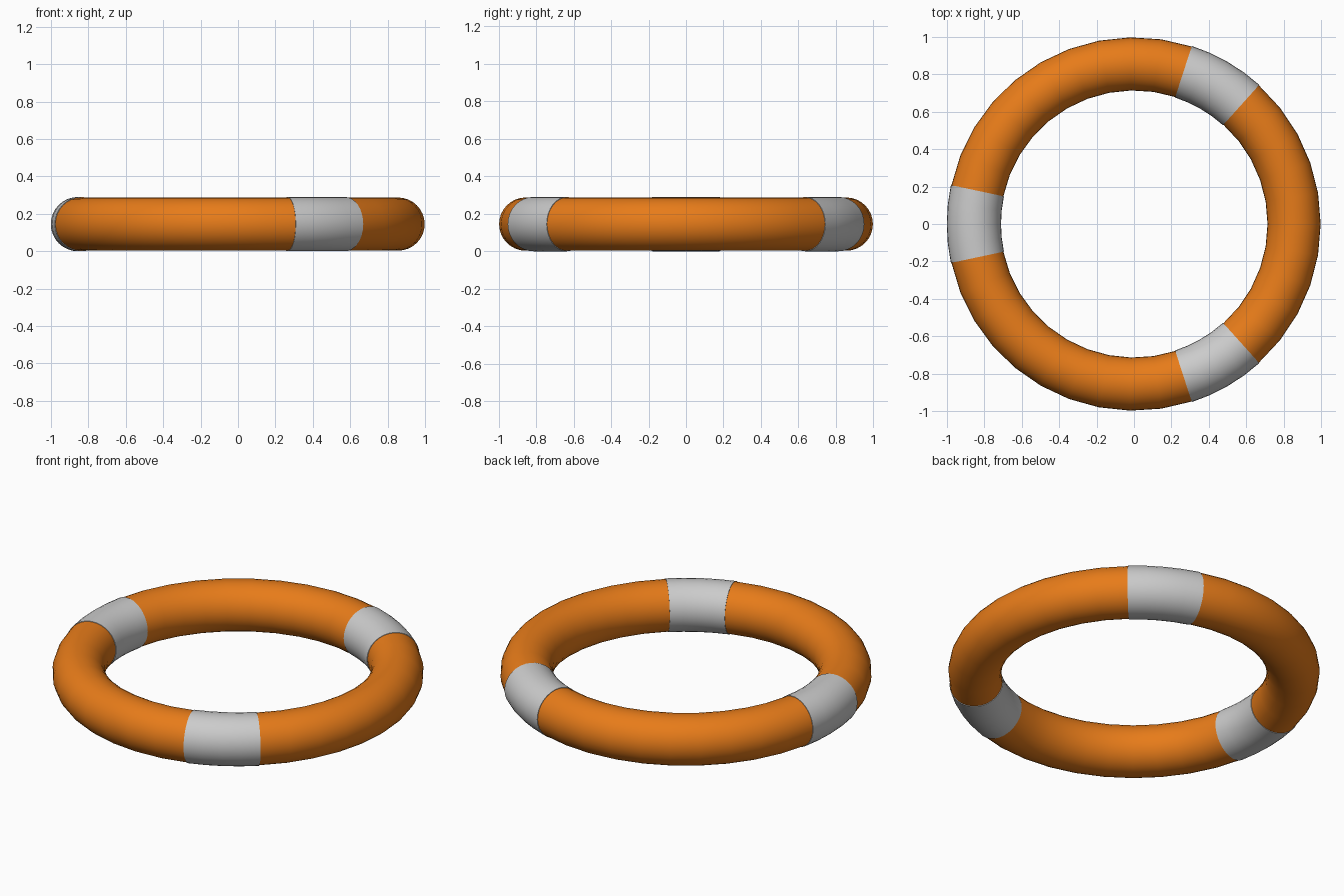
import bpy, bmesh
from math import sin, cos, radians, tau

if "Cube" in bpy.data.objects:
    bpy.data.objects.remove(bpy.data.objects["Cube"])

RING_R, TUBE_R, BAND_R, SIDES = 0.856, 0.142, 0.145, 32


def material(name, color):
    m = bpy.data.materials.new(name)
    m.diffuse_color = color
    m.use_nodes = True
    m.node_tree.nodes["Principled BSDF"].inputs["Base Color"].default_value = m.diffuse_color
    return m


def arc_tube(name, stations, mat=None):
    """Tube swept round the ring through (angle in degrees, tube radius) stations."""
    bm = bmesh.new()
    rings = []
    for deg, r in stations:
        a = radians(deg)
        ring = []
        for i in range(SIDES):
            t = tau * i / SIDES
            d = RING_R + r * cos(t)
            ring.append(bm.verts.new((d * cos(a), d * sin(a), BAND_R + r * sin(t))))
        rings.append(ring)
    for p, q in zip(rings, rings[1:]):
        for i in range(SIDES):
            j = (i + 1) % SIDES
            bm.faces.new((p[i], q[i], q[j], p[j]))
    bmesh.ops.recalc_face_normals(bm, faces=bm.faces)
    me = bpy.data.meshes.new(name)
    bm.to_mesh(me)
    bm.free()
    ob = bpy.data.objects.new(name, me)
    bpy.context.collection.objects.link(ob)
    if mat:
        me.materials.append(mat)
    bpy.ops.object.select_all(action='DESELECT')
    ob.select_set(True)
    bpy.context.view_layer.objects.active = ob
    bpy.ops.object.shade_smooth_by_angle(angle=radians(40))
    return ob


orange = material("orange", (0.8, 0.2, 0.01, 1))

for k in range(3):
    mid = 60 + 120 * k
    # Slightly raised grey band with a small lip at each end
    band = [(mid - 12 + 6 * i, BAND_R) for i in range(5)]
    lips = [(mid - 12, TUBE_R)], [(mid + 12, TUBE_R)]
    arc_tube(f"grey_band_{k + 1}", lips[0] + band + lips[1])
    # Orange float section up to the next band
    arc_tube(f"orange_section_{k + 1}",
             [(mid + 12 + 9.6 * i, TUBE_R) for i in range(11)], orange)
